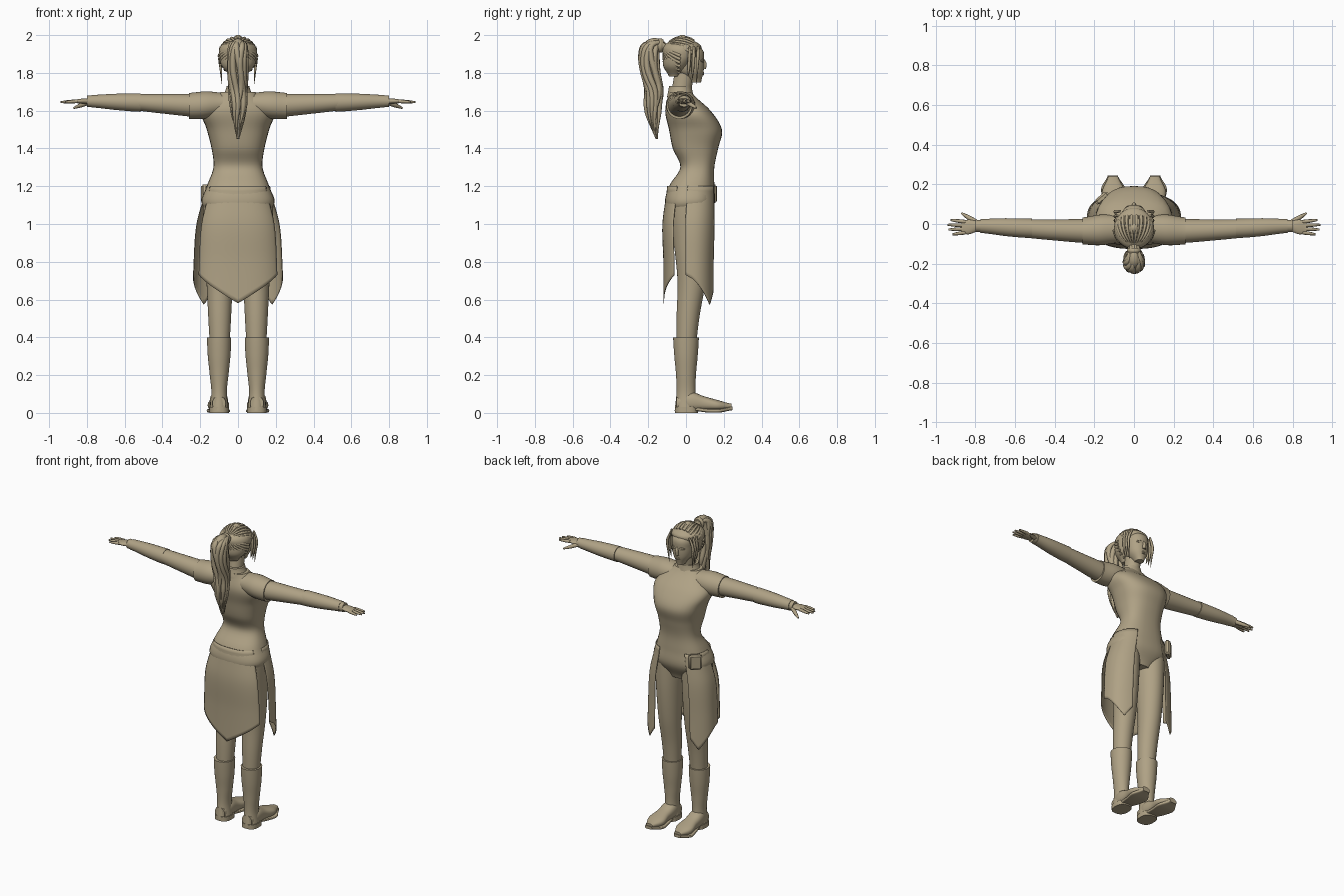
import bpy
import bmesh
import math
import random
from mathutils import Vector

random.seed(4)
old = bpy.data.objects.get("Cube")
if old:
    bpy.data.objects.remove(old)

clay = bpy.data.materials.new("warm tan")
clay.use_nodes = True
TAN = (.43, .36, .235, 1)
clay.diffuse_color = TAN
clay.node_tree.nodes["Principled BSDF"].inputs["Base Color"].default_value = TAN


def finish(name, mesh, mirror=False):
    """Link a mesh as a smooth shaded part, optionally mirrored in x."""
    mesh.materials.clear()
    mesh.materials.append(clay)
    mesh.shade_smooth()
    mesh.set_sharp_from_angle(angle=math.radians(50))
    part = bpy.data.objects.new(name, mesh)
    bpy.context.collection.objects.link(part)
    if mirror:
        part.modifiers.new("Mirror", "MIRROR").use_mirror_merge = False
    return part


def finish_bmesh(name, bm, mirror=False):
    mesh = bpy.data.meshes.new(name)
    bm.to_mesh(mesh)
    bm.free()
    return finish(name, mesh, mirror)


def fractions(count):
    return [i / (count - 1) for i in range(count)]


def curve(values, t):
    """Smooth curve through evenly spaced values; a plain number is constant."""
    if not isinstance(values, tuple):
        return values
    last = len(values) - 1
    s = min(max(t, 0), 1) * last
    i = min(int(s), last - 1)
    f = s - i
    a, b, c, d = (values[min(max(i + k, 0), last)] for k in (-1, 0, 1, 2))
    return b + f / 2 * (c - a + f * (2 * a - 5 * b + 4 * c - d + f * (3 * (b - c) + d - a)))


def oval(angle, ra, rb, power):
    c, s = math.cos(angle), math.sin(angle)
    return (math.copysign(abs(c) ** (2 / power), c) * ra,
            math.copysign(abs(s) ** (2 / power), s) * rb)


def loft(name, axis, start, end, centre, radius, power=2, mirror=False, rings=29, sides=32):
    """Skin ovals along an axis; centre and radius each hold two curves."""
    bm = bmesh.new()
    loops = []
    for t in fractions(rings):
        along = start + (end - start) * t
        loop = []
        for k in range(sides):
            u, v = oval(math.tau * k / sides, curve(radius[0], t), curve(radius[1], t), power)
            place = [u + curve(centre[0], t), v + curve(centre[1], t)]
            place.insert("xyz".index(axis), along)
            loop.append(bm.verts.new(place))
        loops.append(loop)
    for low, high in zip(loops, loops[1:]):
        for k in range(sides):
            bm.faces.new((low[k - 1], low[k], high[k], high[k - 1]))
    bm.faces.new(loops[0])
    bm.faces.new(loops[-1])
    bmesh.ops.recalc_face_normals(bm, faces=bm.faces)
    return finish_bmesh(name, bm, mirror)


def tubes(name, paths, mirror=False):
    """Tapered round strands; each path is a list of (point, radius)."""
    data = bpy.data.curves.new(name, "CURVE")
    data.dimensions = "3D"
    data.bevel_depth = 1
    data.bevel_resolution = 2
    data.use_fill_caps = True
    for path in paths:
        spline = data.splines.new("POLY")
        spline.points.add(len(path) - 1)
        for point, (place, radius) in zip(spline.points, path):
            point.co = (*place, 1)
            point.radius = radius
    temp = bpy.data.objects.new(name + " curve", data)
    bpy.context.collection.objects.link(temp)
    graph = bpy.context.evaluated_depsgraph_get()
    mesh = bpy.data.meshes.new_from_object(temp.evaluated_get(graph))
    bpy.data.objects.remove(temp)
    return finish(name, mesh, mirror)


def strand(xs, ys, zs, radii, count=12):
    return [((curve(xs, t), curve(ys, t), curve(zs, t)), curve(radii, t)) for t in fractions(count)]


# Tunic body, collar and neck
loft("tunic_body", "z", 1, 1.7, power=2.5, rings=43,
     centre=(0, (.02, .02, .03, .06, .05, .05, .01, -.03)),
     radius=((.08, .19, .165, .13, .14, .165, .19, .09), (.08, .13, .12, .09, .12, .14, .12, .06)))
loft("collar", "z", 1.67, 1.73, centre=(0, -.03), radius=((.09, .07, .06), (.07, .06)))
loft("neck", "z", 1.66, 1.8, centre=(0, (-.03, -.01)), radius=(.047, .052))


# Skirt panels hang on one shared flared oval, cut to pointed hems
def skirt_panel(name, start, end, hem, mirror=False):
    bm = bmesh.new()
    top = 1.2
    grid = []
    for f in fractions(25):
        angle = math.radians(start + (end - start) * f)
        column = []
        for j in fractions(25):
            z = top + (hem(f) - top) * j
            t = (top - z) / .6
            x, y = oval(angle, curve((.17, .22, .235, .24), t), curve((.13, .145, .14, .14), t), 2.5)
            column.append(bm.verts.new((x, y + curve((.03, .02, .02, .02), t), z)))
        grid.append(column)
    for left, right in zip(grid, grid[1:]):
        for a, b, c, d in zip(left, left[1:], right[1:], right):
            bm.faces.new((a, b, c, d))
    panel = finish_bmesh(name, bm, mirror)
    panel.modifiers.new("Cloth", "SOLIDIFY").thickness = .004


def back_hem(f):
    return .58 + .15 * abs(2 * f - 1) ** .8


def side_hem(f):
    return max(.73 - .22 * f ** 1.2, .57) + max(0, f - .75) * .3


skirt_panel("skirt_back_panel", -148, -32, back_hem)
skirt_panel("skirt_side_panels", -6, 62, side_hem, mirror=True)

# Hip pouch
bm = bmesh.new()
bmesh.ops.create_cube(bm, size=1)
bmesh.ops.scale(bm, vec=(.08, .035, .1), verts=bm.verts)
bmesh.ops.bevel(bm, geom=bm.edges[:], offset=.01, segments=3, affect="EDGES")
pouch = finish_bmesh("hip_pouch", bm)
pouch.location = (-.16, .13, 1.16)
pouch.rotation_euler.z = math.radians(42)

# Legs and boots
loft("legs", "z", 1.1, .3, mirror=True,
     centre=(.097, (.02, .03, .03, .01, 0)),
     radius=((.09, .08, .07, .06, .05), (.11, .095, .075, .06, .05)))
loft("boot_shafts", "z", .4, .01, mirror=True,
     centre=(.1, 0), radius=((.064, .06, .05, .041, .05), (.068, .062, .053, .05, .06)))
loft("boot_feet", "y", -.05, .24, power=2.4, mirror=True,
     centre=((.1, .105), (.05, .06, .05, .04, .035)),
     radius=((.035, .048, .048, .056, .025), (.035, .052, .038, .028, .014)))
loft("boot_soles", "y", .05, .245, power=5, mirror=True,
     centre=((.1, .107), (.02, .012, .012, .024)), radius=((.04, .052, .06, .025), .01))
loft("boot_heels", "z", 0, .03, power=2.6, mirror=True, centre=(.1, .003), radius=(.052, .061))

# Sleeves, arms and forearm wraps
loft("sleeves", "x", .08, .26, mirror=True,
     centre=((-.025, -.035), (1.635, 1.625)), radius=((.07, .077, .068), (.06, .072, .069)))
loft("arms", "x", .2, .8, mirror=True,
     centre=((-.036, -.03, -.02, -.01), (1.627, 1.637, 1.647, 1.65)),
     radius=((.062, .053, .043, .03), (.062, .052, .04, .03)))
loft("forearm_wraps", "x", .515, .775, mirror=True,
     centre=((-.022, -.01), (1.643, 1.65)), radius=((.049, .045, .035), (.049, .043, .033)))

# Hands
loft("palms", "x", .76, .87, mirror=True,
     centre=((-.01, -.017), 1.65), radius=((.024, .028, .037, .03), (.02, .016, .013, .008)))
fingers = []
for k, tip in enumerate((.915, .935, .94, .925)):
    y = .018 * k - .043
    fingers.append(strand((.85, tip), (y, y + .006 * (k - 1.5)), (1.65, 1.645), (.01, .009, .005)))
fingers.append(strand((.79, .87), (.005, .055), (1.645, 1.614), (.014, .012, .005)))
tubes("fingers", fingers, mirror=True)

# Head and face
loft("head", "z", 1.75, 1.98, power=2.2,
     centre=(0, (.05, .02, .01, 0, -.02)),
     radius=((.025, .06, .07, .07, .03), (.03, .073, .086, .088, .04)))
loft("nose", "z", 1.82, 1.88, centre=(0, (.094, .095, .088)), radius=((.012, .01, .006), (.012, .014, .006)))
lip_line = (.082, .092, .082)
tubes("lips", [strand((-.02, .02), lip_line, z, (.001, .005, .001)) for z in (1.792, 1.8)])
tubes("eyelids", [strand((.014, .046), (.091, .09, .078), (1.864, z, 1.864), .003) for z in (1.858, 1.872)],
      mirror=True)

# Hair cap with combed strands running to the gather
loft("hair_cap", "z", 1.78, 2,
     centre=(0, (-.06, -.05, -.03, -.02, -.02)),
     radius=((.04, .085, .1, .09, .01), (.03, .07, .092, .098, .01)))
gather = Vector((0, -1, .45)).normalized()
combed = []
for k in range(26):
    a = math.tau * (k + .5) / 26
    start = Vector((math.sin(a), .6, math.cos(a) * .75))
    if start.z < 0:
        start.y = -.1
    start.normalize()
    lock = []
    for t in fractions(9):
        d = start.slerp(gather, t) * .1
        lock.append((d + Vector((0, -.02, 1.89)), .009 - .004 * t))
    combed.append(lock)
tubes("combed_hair", combed)
locks = []
for k in range(3):
    back = .022 * k
    locks.append(strand((.07 + back / 2, .094, .09, .085), (.065 - back, .055 - back),
                        (1.94, 1.88, 1.81, 1.74 + back), (.006, .009, .006, .001)))
tubes("loose_locks", locks, mirror=True)

# Ponytail: a thick core wrapped in wavy strands, with a tie
core = strand(0, (-.11, -.15, -.19, -.195, -.185, -.17, -.175, -.17, -.155),
              (1.93, 1.96, 1.94, 1.87, 1.79, 1.71, 1.63, 1.55, 1.45),
              (.026, .03, .048, .053, .052, .048, .045, .034, .006), count=33)
tubes("ponytail_core", [[(place, r * .75) for place, r in core]])
wisps = []
for k in range(13):
    phase = random.uniform(0, 3)
    length = len(core) - random.randint(0, 6)
    wisp = []
    for i, ((x, y, z), r) in enumerate(core[:length]):
        a = math.tau * k / 13 + .35 * math.sin(i * .3 + phase)
        fade = min(1, (length - i) / 7)
        reach = r * .78
        wisp.append(((x + math.cos(a) * reach, y + math.sin(a) * reach, z), .002 + r * .28 * fade))
    wisps.append(wisp)
tubes("ponytail_strands", wisps)
loft("hair_tie", "y", -.15, -.12, centre=(0, 1.945), radius=((.03, .036, .03), (.032, .038, .032)))
